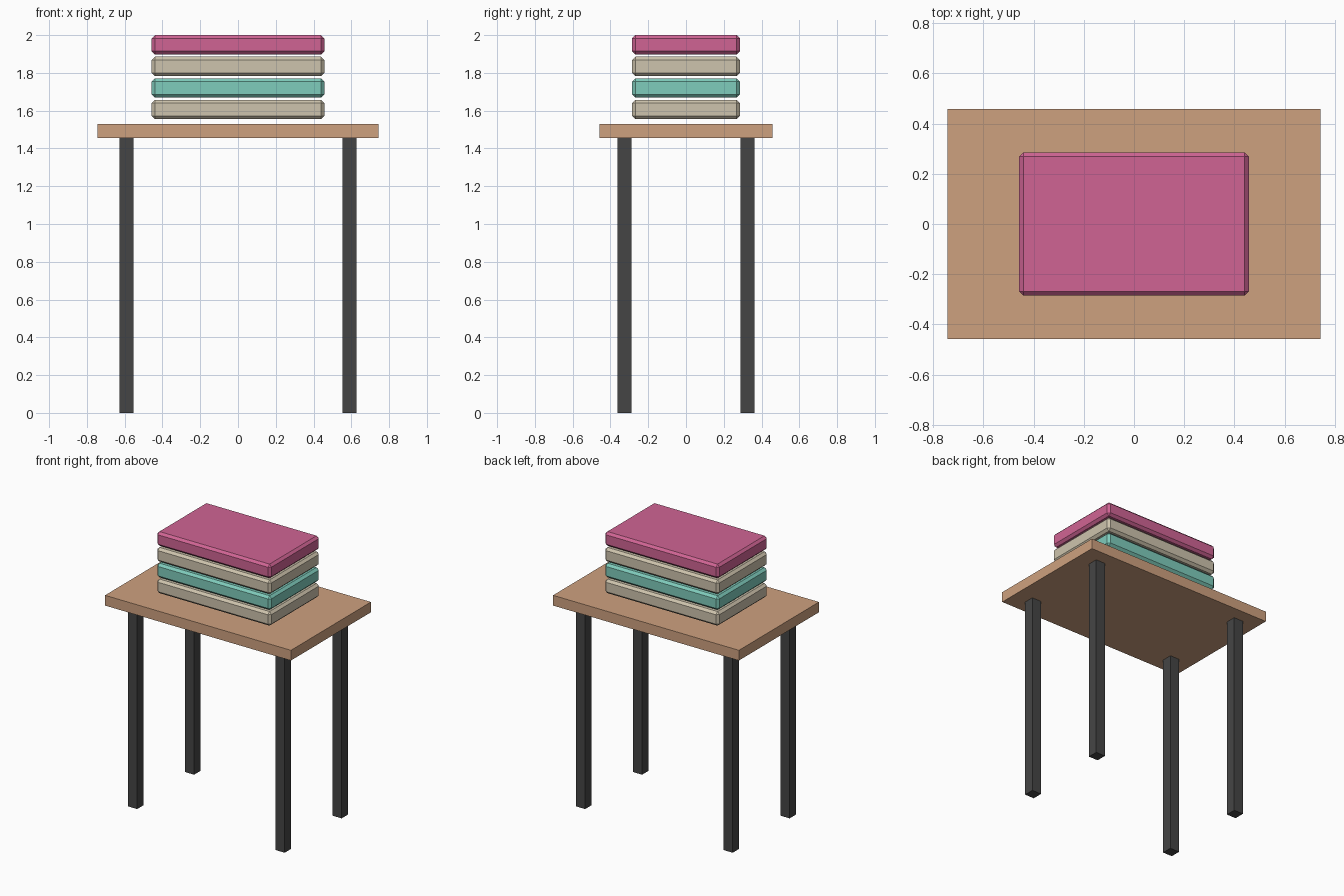
import bpy
import bmesh

if "Cube" in bpy.data.objects:
    bpy.data.objects.remove(bpy.data.objects["Cube"])


def material(name, rgb):
    # sRGB 0-255 to linear
    lin = [((c / 255 + 0.055) / 1.055) ** 2.4 for c in rgb]
    mat = bpy.data.materials.new(name)
    mat.diffuse_color = (*lin, 1.0)
    mat.use_nodes = True
    mat.node_tree.nodes["Principled BSDF"].inputs["Base Color"].default_value = mat.diffuse_color
    return mat


wood = material("wood", (206, 161, 127))
dark = material("dark_metal", (69, 69, 69))
beige = material("beige", (206, 196, 173))
teal = material("teal", (127, 204, 188))
pink = material("pink", (208, 100, 148))


def box(name, size, centre, mat, bevel=0.0):
    bm = bmesh.new()
    bmesh.ops.create_cube(bm, size=1.0)
    bmesh.ops.scale(bm, vec=size, verts=bm.verts)
    if bevel:
        bmesh.ops.bevel(bm, geom=bm.edges[:], offset=bevel, segments=1,
                        affect='EDGES')
    mesh = bpy.data.meshes.new(name)
    bm.to_mesh(mesh)
    bm.free()
    mesh.materials.append(mat)
    obj = bpy.data.objects.new(name, mesh)
    obj.location = centre
    bpy.context.collection.objects.link(obj)
    return obj


# Table top
box("table_top", (1.486, 0.914, 0.074), (0, 0, 1.493), wood)

# Four square legs
for side, x in (("left", -0.59), ("right", 0.59)):
    for end, y in (("front", -0.325), ("back", 0.325)):
        box(f"{end}_{side}_leg", (0.074, 0.074, 1.456), (x, y, 0.728), dark)

# Stack of chamfered slabs, bottom to top, with small gaps between
for i, mat in enumerate((beige, teal, beige, pink)):
    box(f"stacked_slab_{i + 1}", (0.914, 0.571, 0.102),
        (0, 0, 1.606 + i * 0.1143), mat, bevel=0.017)
